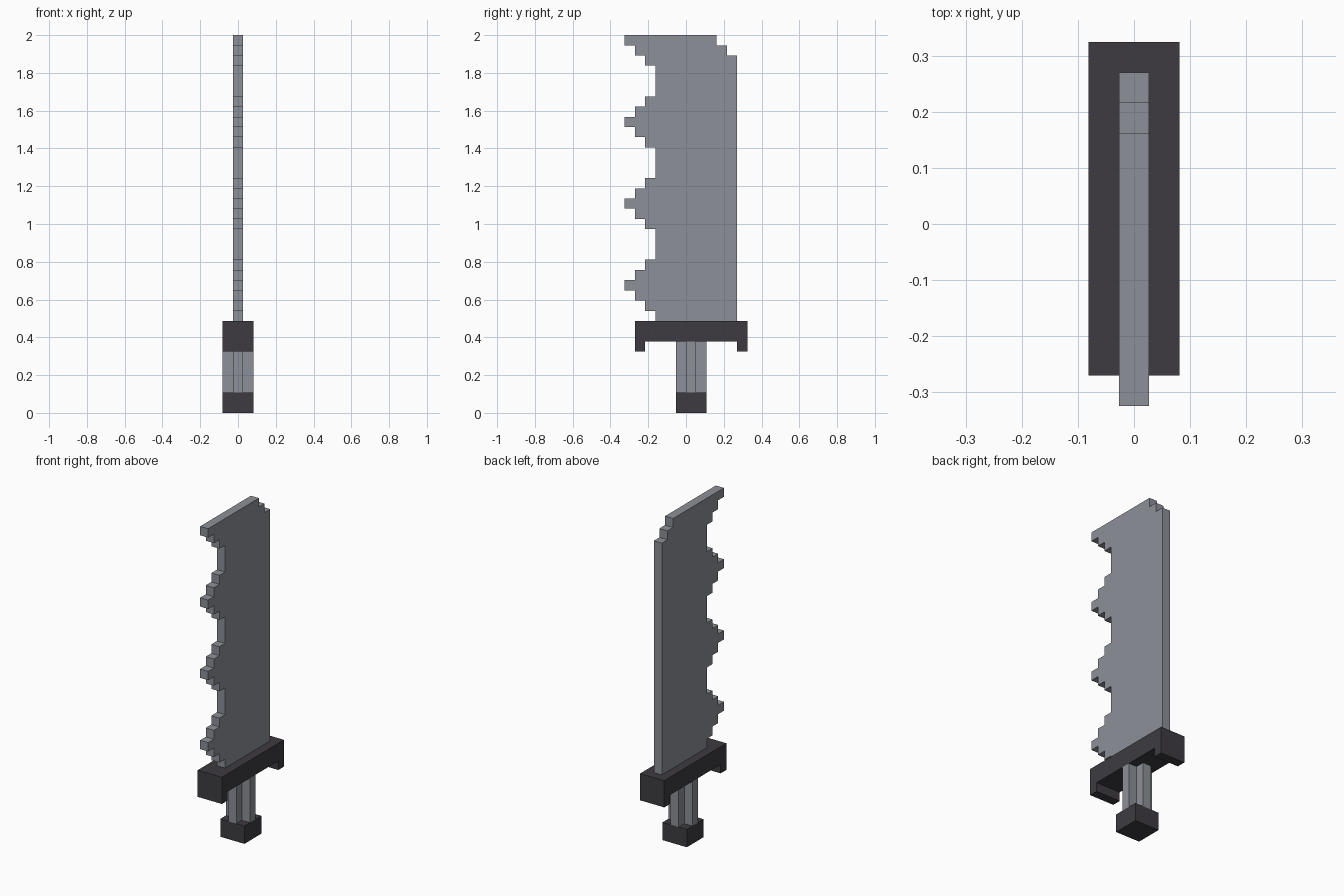
import bpy
import bmesh
from mathutils import Vector

cube = bpy.data.objects.get("Cube")
if cube:
    bpy.data.objects.remove(cube, do_unlink=True)

U = 2 / 37  # one block


def material(name, colour):
    mat = bpy.data.materials.new(name)
    mat.use_nodes = True
    mat.diffuse_color = (*colour, 1)
    bsdf = next(n for n in mat.node_tree.nodes if n.type == "BSDF_PRINCIPLED")
    bsdf.inputs["Base Color"].default_value = (*colour, 1)
    return mat


steel = material("steel grey", (0.262, 0.279, 0.310))
iron = material("dark iron", (0.047, 0.044, 0.053))


def prism(name, outline, to_point, low, high, mat):
    """Extrude a flat outline, in blocks, from low to high."""
    bm = bmesh.new()
    face = bm.faces.new([bm.verts.new(Vector(to_point(a, b, low)) * U) for a, b in outline])
    extruded = bmesh.ops.extrude_face_region(bm, geom=[face])["geom"]
    shift = Vector(to_point(0, 0, high - low)) * U
    bmesh.ops.translate(bm, vec=shift, verts=[g for g in extruded if isinstance(g, bmesh.types.BMVert)])
    bmesh.ops.recalc_face_normals(bm, faces=bm.faces)
    mesh = bpy.data.meshes.new(name)
    bm.to_mesh(mesh)
    bm.free()
    mesh.materials.append(mat)
    obj = bpy.data.objects.new(name, mesh)
    bpy.context.collection.objects.link(obj)
    return obj


def side(a, b, depth):      # outline in y, z, extruded along x
    return (depth, a, b)


def upright(a, b, depth):   # outline in x, y, extruded along z
    return (a, b, depth)


# Blade: stepped teeth every eight blocks up the front edge, clipped top corner
def front_edge(row):
    nearest = min(abs(row - tooth) for tooth in range(12, 37, 8))
    return -3 - max(0, 3 - nearest)


blade = [(3, 37), (3, 36), (4, 36), (4, 35), (5, 35), (5, 9)]
previous = None
for row in range(9, 37):
    y = front_edge(row)
    if y != previous:
        if previous is not None:
            blade.append((previous, row))
        blade.append((y, row))
    previous = y
blade.append((previous, 37))
prism("blade", blade, side, -0.5, 0.5, steel)

# Guard: bar with a downturned lip at each end
guard = [(-5, 9), (-5, 6), (-4, 6), (-4, 7), (5, 7), (5, 6), (6, 6), (6, 9)]
prism("guard", guard, side, -1.5, 1.5, iron)

# Grip: cross-shaped section, one quarter turned around the centre
grip = []
x, y = 1.5, -0.5
for quarter in range(4):
    for px, py in ((x, y), (1.5, 0.5), (0.5, 0.5)):
        for turn in range(quarter):
            px, py = -py, px
        grip.append((px, py + 0.5))
prism("grip", grip, upright, 2, 7, steel)

# Pommel: square block
pommel = [(-1.5, -1), (1.5, -1), (1.5, 2), (-1.5, 2)]
prism("pommel", pommel, upright, 0, 2, iron)
